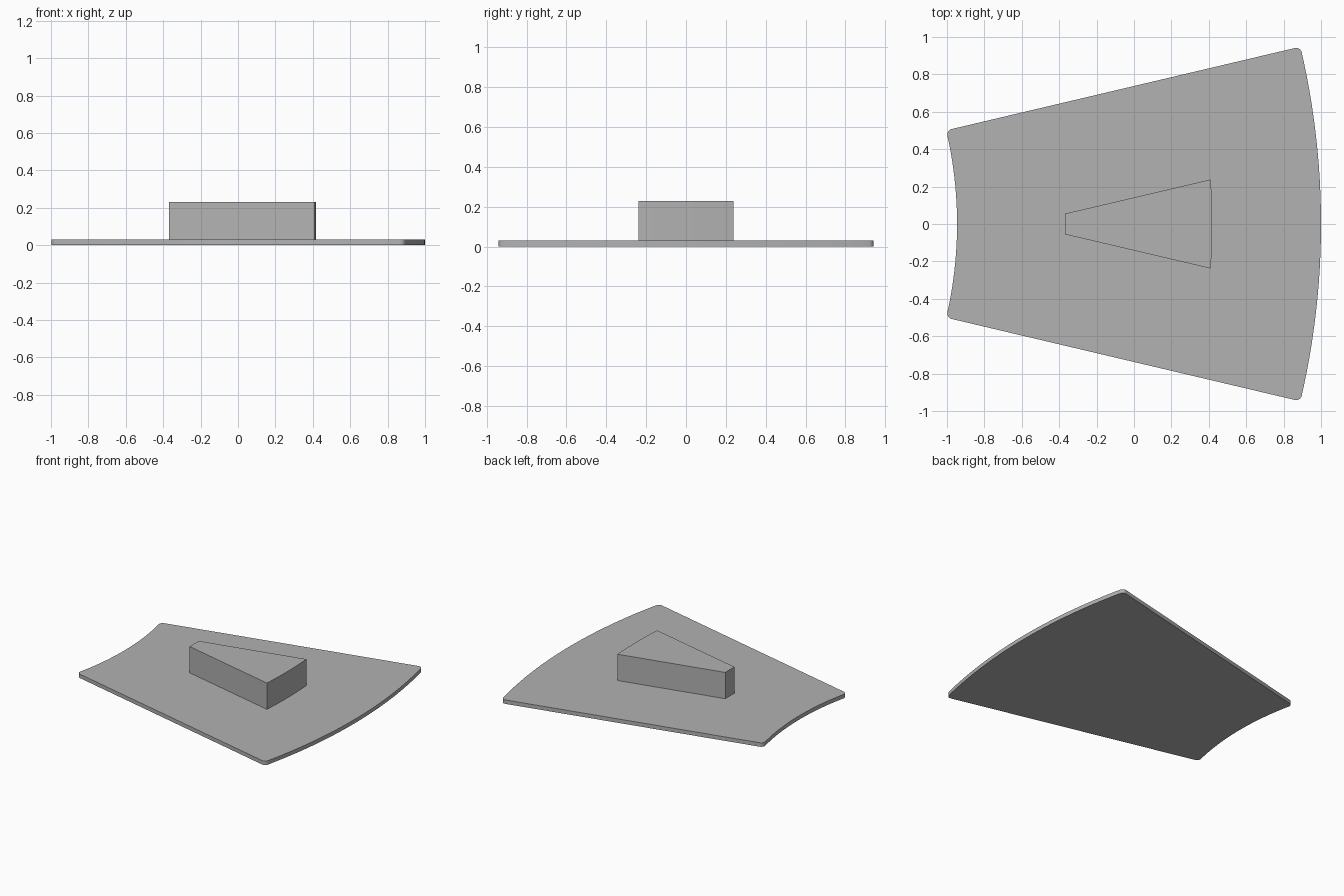
import bpy, bmesh, math

cube = bpy.data.objects.get("Cube")
if cube:
    bpy.data.objects.remove(cube)

GREY = (0.445, 0.445, 0.445, 1)
grey = bpy.data.materials.new("plain grey")
grey.use_nodes = True
grey.diffuse_color = GREY
grey.node_tree.nodes["Principled BSDF"].inputs["Base Color"].default_value = GREY

CENTRE = -3.126   # x of the common centre of the arcs
SLOPE = 0.236     # spread of the straight sides


def arc(radius, half_width, steps):
    """Points on an arc about the centre, from -y to +y."""
    a = math.asin(half_width / radius)
    angles = [a * (2 * i / steps - 1) for i in range(steps + 1)]
    return [(CENTRE + radius * math.cos(t), radius * math.sin(t)) for t in angles]


def wedge(name, inner, outer, steps, z0, z1, rounding=0):
    """Extrude the area between two arcs, optionally rounding its corners."""
    outline = arc(*outer, steps) + arc(*inner, steps)[::-1]
    bm = bmesh.new()
    base = [bm.verts.new((x, y, z0)) for x, y in outline]
    top = [bm.verts.new((x, y, z1)) for x, y in outline]
    bm.faces.new(base[::-1])
    bm.faces.new(top)
    n = len(base)
    for i in range(n):
        j = (i + 1) % n
        bm.faces.new((base[i], base[j], top[j], top[i]))
    if rounding:
        corners = [bm.edges.get((base[i], top[i])) for i in (0, steps, steps + 1, n - 1)]
        bmesh.ops.bevel(bm, geom=corners, offset=rounding, segments=6,
                        profile=0.5, affect='EDGES')
    mesh = bpy.data.meshes.new(name)
    bm.to_mesh(mesh)
    bm.free()
    obj = bpy.data.objects.new(name, mesh)
    bpy.context.collection.objects.link(obj)
    mesh.materials.append(grey)
    bpy.ops.object.select_all(action='DESELECT')
    obj.select_set(True)
    bpy.context.view_layer.objects.active = obj
    bpy.ops.object.shade_smooth_by_angle(angle=math.radians(30))
    return obj


# Base plate: ring sector with rounded corners
half = math.sin(math.atan(SLOPE))
wedge("base_plate", (2.18, 2.18 * half), (4.126, 4.126 * half), 24, 0, 0.03, 0.03)

# Raised block: narrower wedge whose ends follow the same centre
wedge("raised_block", (2.757, 0.055), (3.544, 0.238), 12, 0.03, 0.23)
